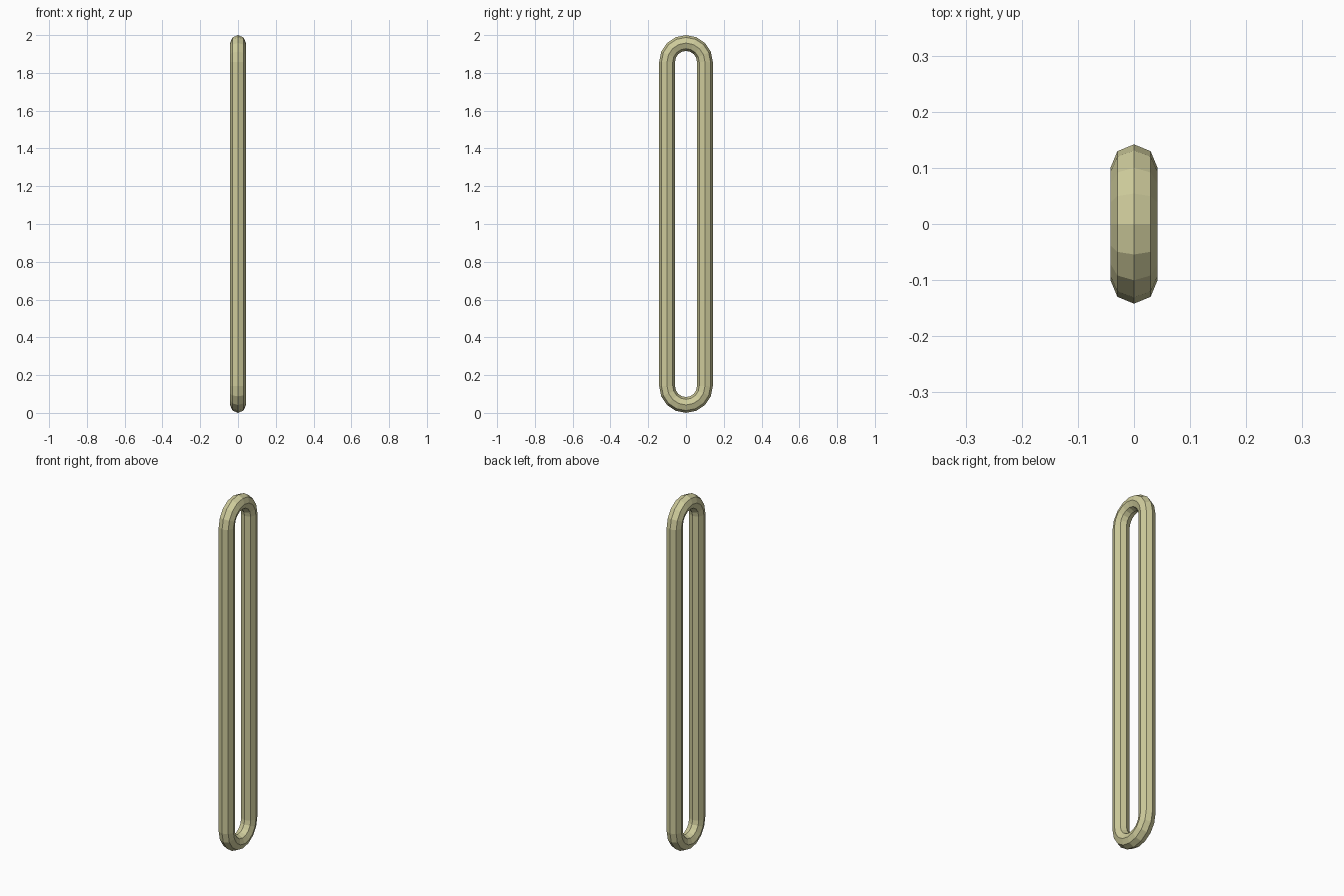
import bpy, bmesh
from math import sin, cos, pi

if "Cube" in bpy.data.objects:
    bpy.data.objects.remove(bpy.data.objects["Cube"])

TUBE, BEND, HEIGHT = 0.042, 0.10, 2.0
SIDES, STEPS = 8, 8

# Centre line: two half circles joined by straight runs, with outward direction
path = []
for z, start in ((HEIGHT - BEND - TUBE, 0), (BEND + TUBE, pi)):
    for i in range(STEPS + 1):
        a = start + pi * i / STEPS
        path.append((z, cos(a), sin(a)))

# Octagonal tube swept round the closed centre line
bm = bmesh.new()
rings = []
for z, dy, dz in path:
    ring = []
    for j in range(SIDES):
        t = 2 * pi * j / SIDES
        r = BEND + TUBE * cos(t)
        ring.append(bm.verts.new((TUBE * sin(t), r * dy, z + r * dz)))
    rings.append(ring)
for i, ring in enumerate(rings):
    nxt = rings[(i + 1) % len(rings)]
    for j in range(SIDES):
        k = (j + 1) % SIDES
        bm.faces.new((ring[j], ring[k], nxt[k], nxt[j]))
bmesh.ops.recalc_face_normals(bm, faces=bm.faces)

mesh = bpy.data.meshes.new("long_link")
bm.to_mesh(mesh)
bm.free()
link = bpy.data.objects.new("long_link", mesh)
bpy.context.collection.objects.link(link)

# Olive brass colour
mat = bpy.data.materials.new("olive_metal")
mat.diffuse_color = (0.62, 0.60, 0.33, 1)
mat.use_nodes = True
mat.node_tree.nodes["Principled BSDF"].inputs["Base Color"].default_value = mat.diffuse_color
mesh.materials.append(mat)
